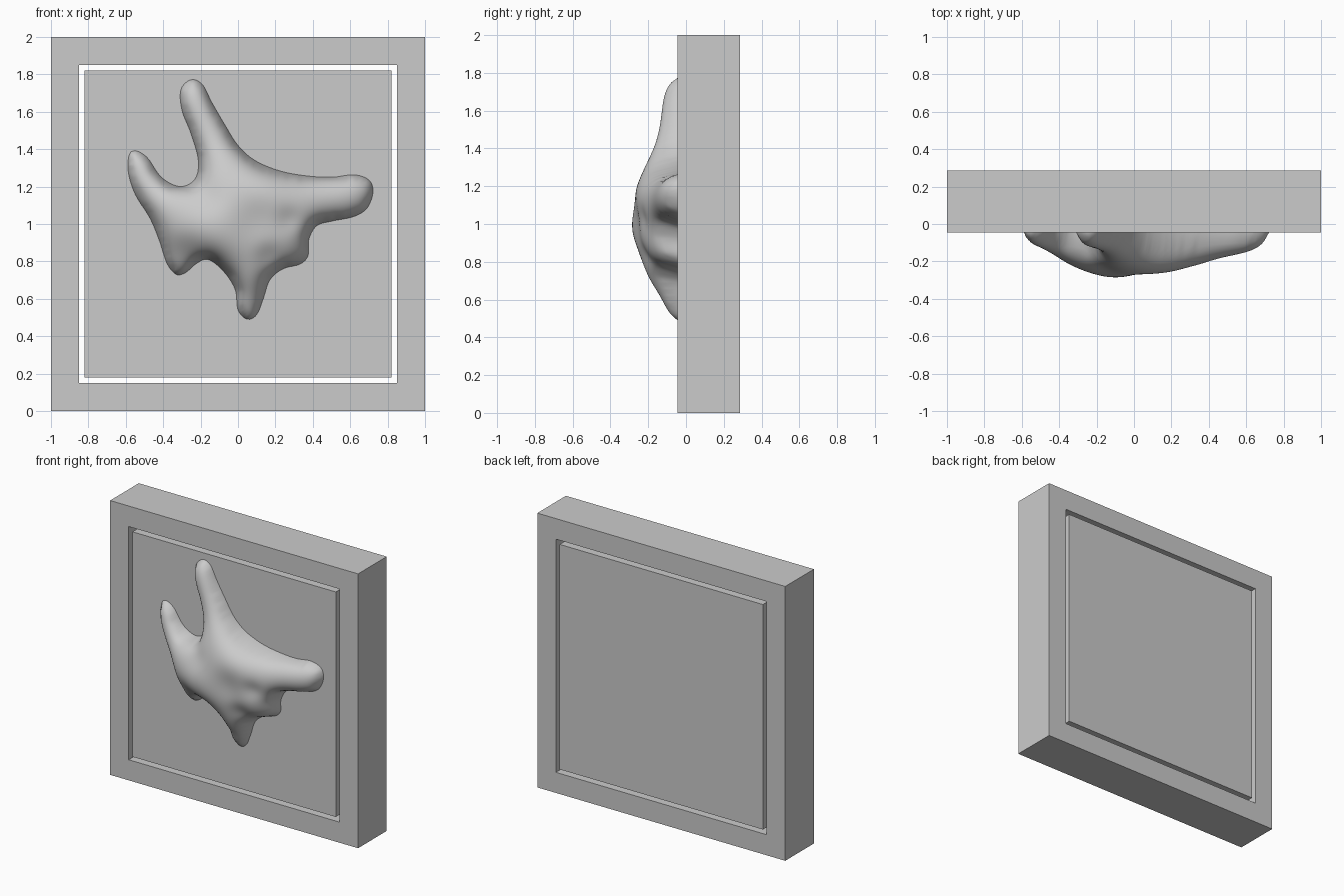
import bpy, bmesh, math
from mathutils import Vector
from mathutils.geometry import intersect_point_line

if "Cube" in bpy.data.objects:
    bpy.data.objects.remove(bpy.data.objects["Cube"])

FRONT, BACK = -0.045, 0.285      # front and back planes of the frame
PEAK = 0.24                      # how far the relief stands out
STEP = 0.012                     # grid size of the relief


def finish(name, bm):
    mesh = bpy.data.meshes.new(name)
    bm.to_mesh(mesh)
    bm.free()
    ob = bpy.data.objects.new(name, mesh)
    bpy.context.collection.objects.link(ob)
    return ob


def square(bm, half, y):
    return [bm.verts.new((sx * half, y, 1 + sz * half))
            for sx, sz in ((-1, -1), (1, -1), (1, 1), (-1, 1))]


# Outer frame: four loops bridged into a square ring
bm = bmesh.new()
loops = [square(bm, h, y) for h, y in
         ((1, FRONT), (1, BACK), (0.85, BACK), (0.85, FRONT))]
for i in range(4):
    a, b = loops[i], loops[(i + 1) % 4]
    for k in range(4):
        n = (k + 1) % 4
        bm.faces.new((a[k], a[n], b[n], b[k]))
bmesh.ops.recalc_face_normals(bm, faces=bm.faces)
finish("outer_frame", bm)

# Inner panel, with a narrow open gap around it
bm = bmesh.new()
bmesh.ops.create_cube(bm, size=1)
for v in bm.verts:
    v.co = (v.co.x * 1.64, (FRONT + BACK) / 2 + v.co.y * (BACK - FRONT),
            1 + v.co.z * 1.64)
finish("inner_panel", bm)

# Outline of the hand relief in x, z
OUTLINE = [
    (-0.25, 1.772), (-0.19, 1.745), (-0.14, 1.65), (-0.07, 1.53), (0.0, 1.42),
    (0.09, 1.34), (0.22, 1.285), (0.36, 1.258), (0.5, 1.25), (0.62, 1.263),
    (0.70, 1.235), (0.722, 1.17), (0.69, 1.085), (0.62, 1.04), (0.5, 1.015),
    (0.42, 0.99), (0.378, 0.915), (0.375, 0.83), (0.33, 0.785), (0.24, 0.76),
    (0.17, 0.70), (0.135, 0.60), (0.10, 0.515), (0.05, 0.49), (0.0, 0.54),
    (-0.015, 0.65), (-0.08, 0.75), (-0.16, 0.81), (-0.22, 0.79),
    (-0.28, 0.74), (-0.33, 0.73), (-0.38, 0.79), (-0.42, 0.91),
    (-0.47, 1.03), (-0.55, 1.16), (-0.588, 1.29), (-0.57, 1.39),
    (-0.49, 1.36), (-0.41, 1.25), (-0.31, 1.20), (-0.23, 1.24),
    (-0.212, 1.34), (-0.25, 1.48), (-0.30, 1.61), (-0.305, 1.72)]


def smooth_loop(pts, steps=5):
    p = [Vector(q) for q in pts]
    n, out = len(p), []
    for i in range(n):
        a, b, c, d = (p[(i + k) % n] for k in (-1, 0, 1, 2))
        for s in range(steps):
            t = s / steps
            out.append(0.5 * (2 * b + (c - a) * t + (2 * a - 5 * b + 4 * c - d) * t ** 2
                              + (3 * b - a - 3 * c + d) * t ** 3))
    return out


curve = smooth_loop(OUTLINE)
edges = list(zip(curve, curve[1:] + curve[:1]))


def inside(x, z):
    hit = False
    for a, b in edges:
        if (a.y > z) != (b.y > z) and x < a.x + (z - a.y) * (b.x - a.x) / (b.y - a.y):
            hit = not hit
    return hit


def nearest(x, z):
    q, best = Vector((x, z)), None
    for a, b in edges:
        _, t = intersect_point_line(q, a, b)
        p = a.lerp(b, min(max(t, 0), 1))
        if best is None or (p - q).length < (best - q).length:
            best = p
    return best


# Fill the outline with a quad grid
bm = bmesh.new()
grid = {}
for i in range(-52, 64):
    for j in range(40, 150):
        if inside(i * STEP, j * STEP):
            grid[i, j] = bm.verts.new((i * STEP, FRONT, j * STEP))
for i, j in list(grid):
    keys = ((i, j), (i + 1, j), (i + 1, j + 1), (i, j + 1))
    if all(k in grid for k in keys):
        bm.faces.new([grid[k] for k in keys])
bmesh.ops.delete(bm, geom=[v for v in bm.verts if not v.link_faces], context='VERTS')
bm.verts.index_update()
bm.verts.ensure_lookup_table()

# Inflate it like a membrane pinned at the outline
around = {v.index: [e.other_vert(v).index for e in v.link_edges]
          for v in bm.verts if not v.is_boundary}
u = [0.0] * len(bm.verts)
load = 2.6 * STEP * STEP
for _ in range(180):
    for k, nb in around.items():
        u[k] += 1.85 * ((sum(u[m] for m in nb) + load) / len(nb) - u[k])

# Knuckle swells and hollows: x, z, radius, strength
BUMPS = [(-0.15, 0.94, 0.14, 0.16), (0.14, 1.20, 0.11, 0.10),
         (0.10, 1.01, 0.09, -0.10), (-0.30, 0.83, 0.07, -0.20),
         (0.28, 1.02, 0.05, -0.10), (0.05, 0.66, 0.07, 0.12),
         (-0.17, 1.15, 0.06, -0.08), (0.17, 0.82, 0.05, -0.12)]
height = []
for v in bm.verts:
    h = 0.28 * math.tanh(math.sqrt(max(u[v.index], 0)) / 0.28)
    g = sum(s * math.exp(-((v.co.x - x) ** 2 + (v.co.z - z) ** 2) / (2 * r * r))
            for x, z, r, s in BUMPS)
    height.append(h * (1 + g))
top = max(height)
for v in bm.verts:
    v.co.y = FRONT - height[v.index] * PEAK / top
    if v.is_boundary:
        p = nearest(v.co.x, v.co.z)
        v.co.x, v.co.z = p.x, p.y

# Short skirt sinking the relief into the panel
rim = [e for e in bm.edges if e.is_boundary]
ext = bmesh.ops.extrude_edge_only(bm, edges=rim)
for v in ext["geom"]:
    if isinstance(v, bmesh.types.BMVert):
        v.co.y += 0.02
bmesh.ops.recalc_face_normals(bm, faces=bm.faces)
bm.normal_update()
if sum(f.normal.y * f.calc_area() for f in bm.faces) > 0:
    bmesh.ops.reverse_faces(bm, faces=bm.faces)
for f in bm.faces:
    f.smooth = True
finish("hand_relief", bm)
